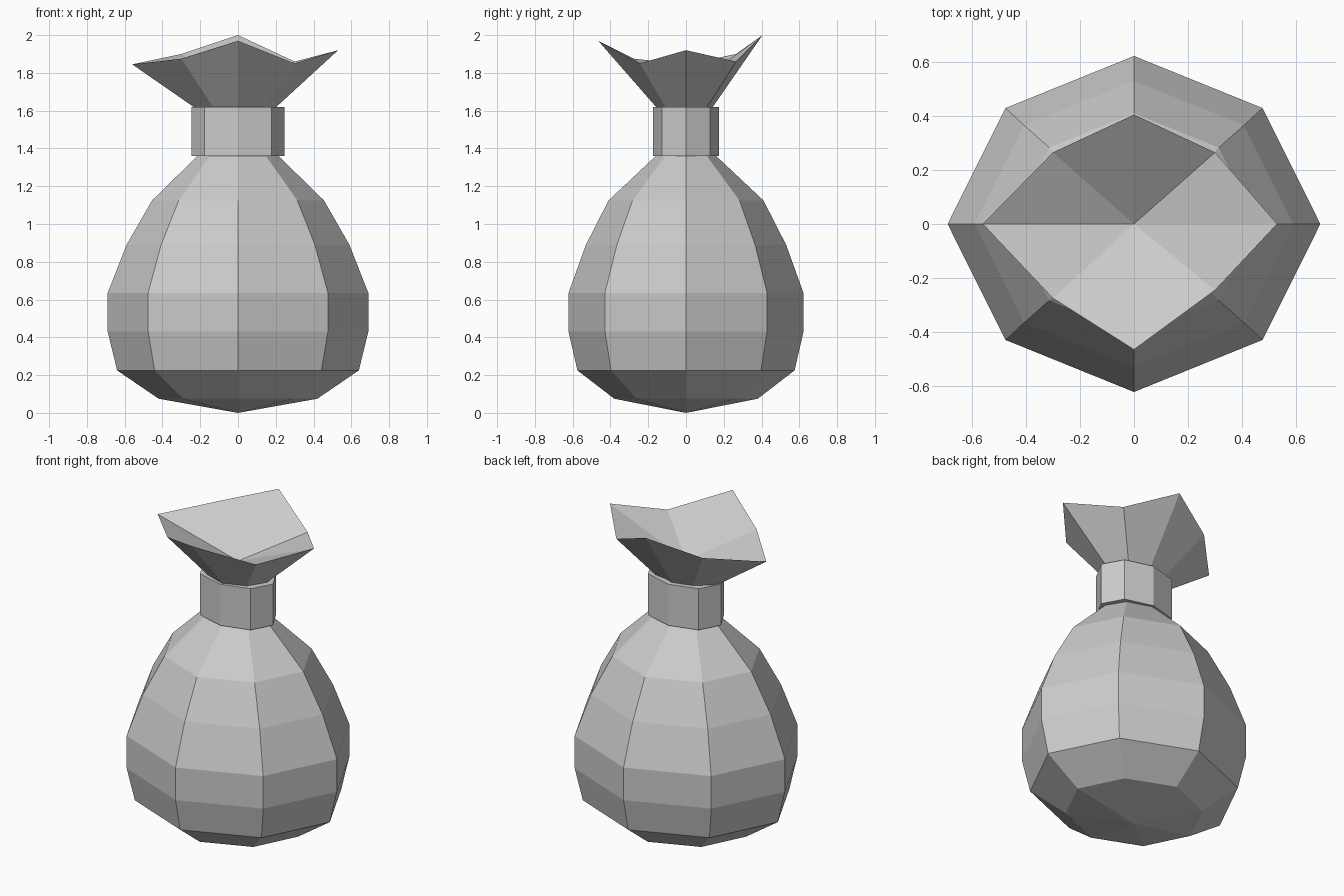
import bpy, bmesh, math

if "Cube" in bpy.data.objects:
    bpy.data.objects.remove(bpy.data.objects["Cube"])

SIDES = 8
DIAG = 0.69   # corner points lie a little inside the ellipse

cloth = bpy.data.materials.new("grey cloth")
cloth.use_nodes = True
GREY = (0.6, 0.6, 0.6, 1)
cloth.diffuse_color = GREY
cloth.node_tree.nodes["Principled BSDF"].inputs["Base Color"].default_value = GREY


def ring(rx, ry, z, diag=DIAG):
    """Eight points of an oval, starting at +x."""
    pts = []
    for i in range(SIDES):
        a = i * math.tau / SIDES
        k = diag / math.cos(math.pi / 4) if i % 2 else 1
        pts.append((rx * k * math.cos(a), ry * k * math.sin(a), z))
    return pts


def loft(name, rings, bottom=None, top=None):
    """Skin a stack of rings; close each end with a fan to a point or a cap."""
    bm = bmesh.new()
    loops = [[bm.verts.new(p) for p in r] for r in rings]
    for lo, hi in zip(loops, loops[1:]):
        for i in range(SIDES):
            j = (i + 1) % SIDES
            bm.faces.new((lo[i], lo[j], hi[j], hi[i]))
    for loop, tip in ((loops[0], bottom), (loops[-1], top)):
        if tip is None:
            bm.faces.new(loop)
        else:
            v = bm.verts.new((0, 0, tip))
            for i in range(SIDES):
                bm.faces.new((loop[i], loop[(i + 1) % SIDES], v))
    bmesh.ops.recalc_face_normals(bm, faces=bm.faces)
    mesh = bpy.data.meshes.new(name)
    bm.to_mesh(mesh)
    bm.free()
    mesh.materials.append(cloth)
    obj = bpy.data.objects.new(name, mesh)
    bpy.context.collection.objects.link(obj)
    return obj


# Bulging sack with its pinched neck and flared, uneven mouth
body = [(0.42, 0.38, 0.075), (0.64, 0.575, 0.225), (0.69, 0.622, 0.43),
        (0.69, 0.622, 0.635), (0.59, 0.53, 0.89), (0.455, 0.41, 1.125),
        (0.215, 0.16, 1.36), (0.105, 0.08, 1.53)]
mouth = [(0.53, 0, 1.92), (0.3, 0.265, 1.86), (0, 0.405, 2.0), (-0.3, 0.265, 1.9),
         (-0.56, 0, 1.845), (-0.3, -0.275, 1.875), (0, -0.465, 1.97), (0.3, -0.245, 1.85)]
loft("sack", [ring(*r) for r in body] + [mouth], bottom=0.0, top=1.7)

# Tie band round the neck
loft("tie_band", [ring(0.245, 0.175, z, 0.72) for z in (1.36, 1.62)])
